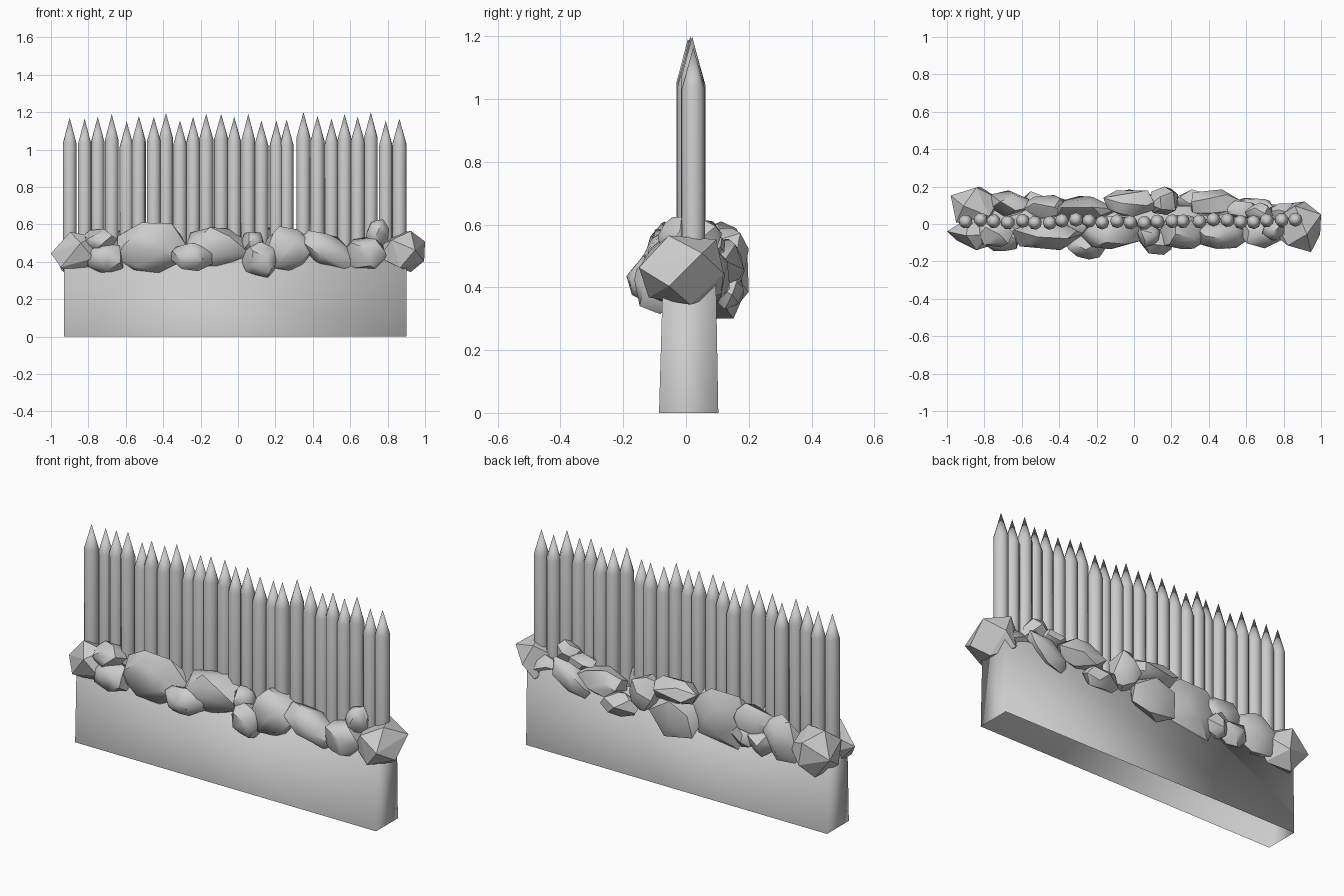
import bpy, bmesh, math, random
from mathutils import Vector

random.seed(11)


def finish(bm, name, angle=None, recalc=True):
    if recalc:
        bmesh.ops.recalc_face_normals(bm, faces=bm.faces)
    me = bpy.data.meshes.new(name)
    bm.to_mesh(me)
    bm.free()
    ob = bpy.data.objects.new(name, me)
    bpy.context.collection.objects.link(ob)
    if angle:
        bpy.ops.object.select_all(action='DESELECT')
        ob.select_set(True)
        bpy.context.view_layer.objects.active = ob
        bpy.ops.object.shade_smooth_by_angle(angle=math.radians(angle))
    return ob


def rock(name, x, y, z, rx, ry, rz, n=20, angle=42, tilt=0.0):
    """Convex boulder fitted to the given half sizes; tilt shears it in x-z."""
    bm = bmesh.new()
    pts = []
    spin = random.uniform(0, 6.28)
    for i in range(n):
        h = 1 - 2 * (i + 0.5) / n
        r = math.sqrt(1 - h * h)
        a = i * 2.39996 + spin + random.uniform(-0.3, 0.3)
        p = Vector((r * math.cos(a), r * math.sin(a), h))
        pts.append(p * random.uniform(0.88, 1.12))
    lo = [min(p[k] for p in pts) for k in range(3)]
    hi = [max(p[k] for p in pts) for k in range(3)]
    for p in pts:
        q = [2 * (p[k] - lo[k]) / (hi[k] - lo[k]) - 1 for k in range(3)]
        bm.verts.new((x + q[0] * rx, y + q[1] * ry, z + q[2] * rz + tilt * q[0] * rx))
    res = bmesh.ops.convex_hull(bm, input=bm.verts[:])
    junk = [g for g in res["geom_interior"] if isinstance(g, bmesh.types.BMVert)]
    bmesh.ops.delete(bm, geom=junk, context='VERTS')
    bmesh.ops.dissolve_limit(bm, angle_limit=math.radians(12),
                             verts=bm.verts[:], edges=bm.edges[:])
    return finish(bm, name, angle)


# tapered footing wall: soft sides, open underneath
bm = bmesh.new()
bmesh.ops.create_cube(bm, size=1)
for v in bm.verts:
    top = v.co.z > 0
    v.co.x = 0.90 if v.co.x > 0 else -0.93
    v.co.y = (0.095 if top else 0.103) if v.co.y > 0 else (-0.073 if top else -0.086)
    v.co.z = 0.45 if top else 0.0
for f in bm.faces:
    f.smooth = True
under = [f for f in bm.faces if f.calc_center_median().z < 0.01]
bmesh.ops.delete(bm, geom=under, context='FACES_ONLY')
finish(bm, "footing_wall", recalc=False)

# sharpened timber stakes: x position and tip height
stakes = [
    (-0.90, 1.17), (-0.82, 1.165), (-0.75, 1.175), (-0.675, 1.19), (-0.595, 1.15),
    (-0.53, 1.18), (-0.45, 1.175), (-0.385, 1.195), (-0.31, 1.155), (-0.24, 1.175),
    (-0.17, 1.19), (-0.09, 1.19), (-0.02, 1.175), (0.055, 1.19), (0.125, 1.155),
    (0.205, 1.155), (0.26, 1.16), (0.35, 1.2), (0.425, 1.18), (0.50, 1.165),
    (0.57, 1.19), (0.64, 1.175), (0.71, 1.2), (0.79, 1.155), (0.863, 1.165),
]
SIDES = 8
for i, (x, h) in enumerate(stakes):
    y = 0.016 + random.uniform(-0.011, 0.008)
    rot = random.uniform(0, 0.8)
    bm = bmesh.new()
    rings = []
    for zz, r in ((0.40, 0.038), (h - 0.135, 0.038)):
        rings.append([bm.verts.new((x + r * math.cos(rot + k * math.tau / SIDES),
                                    y + r * math.sin(rot + k * math.tau / SIDES), zz))
                      for k in range(SIDES)])
    tip = bm.verts.new((x, y, h))
    bm.faces.new(rings[0])
    for k in range(SIDES):
        j = (k + 1) % SIDES
        bm.faces.new((rings[0][k], rings[0][j], rings[1][j], rings[1][k]))
        bm.faces.new((rings[1][k], rings[1][j], tip))
    finish(bm, f"stake_{i + 1}", 60)

# front boulders: x, y, z, half sizes
front = [
    (-0.74, -0.05, 0.515, 0.095, 0.075, 0.06), (-0.71, -0.07, 0.42, 0.10, 0.075, 0.08),
    (-0.46, -0.05, 0.475, 0.19, 0.09, 0.135), (-0.25, -0.115, 0.425, 0.12, 0.075, 0.075),
    (-0.11, -0.045, 0.47, 0.175, 0.09, 0.115), (0.08, -0.06, 0.495, 0.06, 0.065, 0.065),
    (0.115, -0.09, 0.41, 0.095, 0.075, 0.095), (0.265, -0.045, 0.47, 0.145, 0.09, 0.12),
    (0.49, -0.06, 0.455, 0.15, 0.075, 0.09), (0.68, -0.045, 0.445, 0.12, 0.085, 0.09),
    (0.745, -0.03, 0.55, 0.06, 0.06, 0.075),
]
for i, r in enumerate(front):
    rock(f"front_boulder_{i + 1}", *r, tilt=-0.35 if i == 8 else 0)

# back boulders: x, y, z, half sizes, tilt
back = [
    (0.67, 0.06, 0.555, 0.075, 0.055, 0.06, 0), (0.58, 0.075, 0.53, 0.08, 0.05, 0.04, 0),
    (0.62, 0.09, 0.43, 0.12, 0.05, 0.07, 0.5), (0.44, 0.11, 0.48, 0.135, 0.075, 0.075, 0),
    (0.31, 0.13, 0.39, 0.11, 0.055, 0.06, 0), (0.16, 0.125, 0.49, 0.075, 0.075, 0.10, 0),
    (-0.02, 0.11, 0.55, 0.145, 0.07, 0.06, 0), (-0.02, 0.11, 0.41, 0.14, 0.075, 0.11, 0),
    (-0.28, 0.075, 0.46, 0.19, 0.075, 0.145, 0), (-0.48, 0.09, 0.50, 0.12, 0.065, 0.08, 0),
    (-0.43, 0.10, 0.41, 0.07, 0.055, 0.065, 0), (-0.54, 0.11, 0.40, 0.09, 0.065, 0.07, 0),
    (-0.68, 0.11, 0.45, 0.12, 0.07, 0.12, 0.2), (0.81, 0.055, 0.455, 0.10, 0.055, 0.06, 0),
]
for i, r in enumerate(back):
    rock(f"back_boulder_{i + 1}", *r[:6], n=16, angle=38, tilt=r[6])

# faceted end stones
rock("left_end_stone_front", -0.88, -0.05, 0.445, 0.12, 0.09, 0.115, n=11, angle=5)
rock("left_end_stone_back", -0.85, 0.095, 0.435, 0.13, 0.105, 0.125, n=11, angle=5)
rock("right_end_stone", 0.875, -0.015, 0.455, 0.125, 0.135, 0.11, n=12, angle=5)
